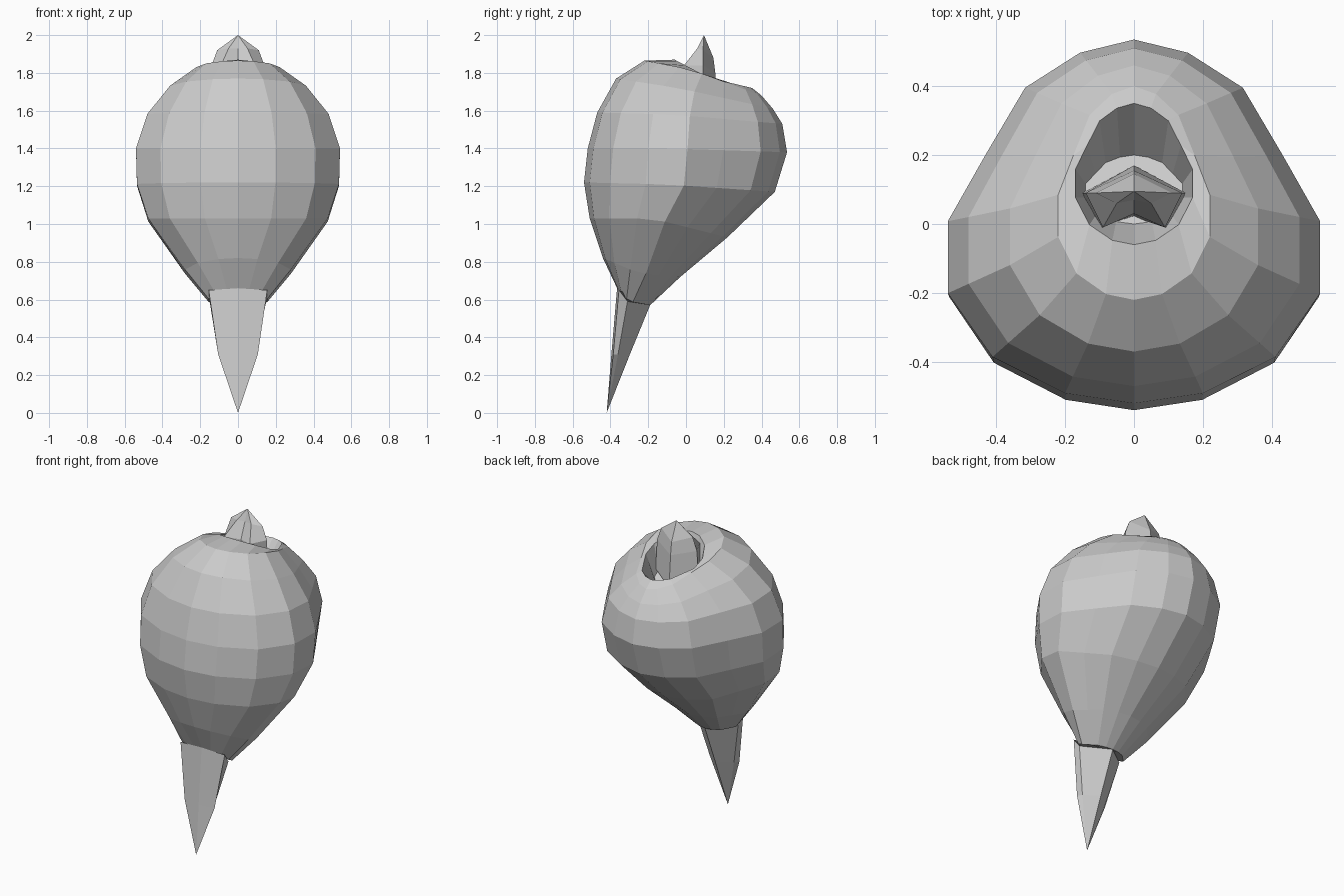
import bpy
import bmesh

cube = bpy.data.objects.get("Cube")
if cube:
    bpy.data.objects.remove(cube, do_unlink=True)

grey = bpy.data.materials.new("plain grey")
grey.use_nodes = True
COLOR = (0.6, 0.6, 0.6, 1)
grey.diffuse_color = COLOR
grey.node_tree.nodes["Principled BSDF"].inputs["Base Color"].default_value = COLOR


def loft(name, rings, tip=None):
    """Skin closed loops of equal length; cap the ends or close on a tip."""
    bm = bmesh.new()
    loops = [[bm.verts.new(p) for p in ring] for ring in rings]
    count = len(loops[0])
    for a, b in zip(loops, loops[1:]):
        for i in range(count):
            j = (i + 1) % count
            bm.faces.new((a[i], a[j], b[j], b[i]))
    bm.faces.new(loops[0])
    if tip:
        apex = bm.verts.new(tip)
        for i in range(count):
            bm.faces.new((loops[-1][i], loops[-1][(i + 1) % count], apex))
    else:
        bm.faces.new(loops[-1])
    bmesh.ops.recalc_face_normals(bm, faces=bm.faces)
    mesh = bpy.data.meshes.new(name)
    bm.to_mesh(mesh)
    bm.free()
    mesh.materials.append(grey)
    obj = bpy.data.objects.new(name, mesh)
    bpy.context.collection.objects.link(obj)
    return obj


def mirrored(half):
    """Complete a half loop whose first and last points lie on x = 0."""
    return half + [(-x, y, z) for x, y, z in half[-2:0:-1]]


# Egg-shaped cross-section, front to back: (side, depth)
OUTLINE = [(0, -1), (0.37, -0.93), (0.76, -0.68), (1, -0.24), (1, 0.17),
           (0.8, 0.47), (0.585, 0.78), (0.29, 0.94), (0, 1)]


def body_ring(width, front, side, back):
    """Ring through a front, side and back point, each given as (y, z)."""
    half = []
    for u, v in OUTLINE:
        end = front if v < 0 else back
        t = abs(v)
        half.append((u * width,
                     side[0] + (end[0] - side[0]) * t,
                     side[1] + (end[1] - side[1]) * t))
    return mirrored(half)


# Bulb body, from the narrow base up over the rim and down into the hollow
loft("bulb_body", [body_ring(*r) for r in [
    (0.155, (-0.36, 0.65), (-0.30, 0.59), (-0.19, 0.57)),
    (0.28, (-0.44, 0.82), (-0.25, 0.74), (-0.03, 0.72)),
    (0.475, (-0.51, 1.03), (-0.18, 1.03), (0.22, 0.93)),
    (0.535, (-0.54, 1.22), (-0.11, 1.21), (0.47, 1.17)),
    (0.54, (-0.52, 1.40), (-0.10, 1.40), (0.535, 1.38)),
    (0.48, (-0.47, 1.59), (-0.08, 1.58), (0.51, 1.53)),
    (0.36, (-0.37, 1.77), (-0.04, 1.72), (0.46, 1.61)),
    (0.22, (-0.22, 1.865), (0.02, 1.82), (0.40, 1.68)),
    (0.17, (-0.06, 1.87), (0.12, 1.775), (0.35, 1.72)),
    (0.14, (0.0, 1.70), (0.10, 1.62), (0.20, 1.57)),
]])

# Pointed tail under the front of the body
loft("pointed_tail", [mirrored(h) for h in [
    [(0, -0.365, 0.66), (0.155, -0.355, 0.65),
     (0.15, -0.31, 0.59), (0, -0.19, 0.57)],
    [(0, -0.395, 0.31), (0.105, -0.385, 0.31),
     (0.085, -0.36, 0.31), (0, -0.297, 0.31)],
]], tip=(0, -0.42, 0))

# Curled stem rising out of the hollow, with a groove down its front
loft("curled_stem", [mirrored(h) for h in [
    [(0, 0.02, 1.6), (0.1, -0.01, 1.65), (0.15, 0.09, 1.65), (0, 0.17, 1.6)],
    [(0, 0.03, 1.83), (0.09, -0.01, 1.84), (0.14, 0.09, 1.84), (0, 0.155, 1.8)],
    [(0, 0.07, 1.93), (0.05, 0.06, 1.93), (0.11, 0.09, 1.92), (0, 0.145, 1.88)],
]], tip=(0, 0.095, 2.0))
